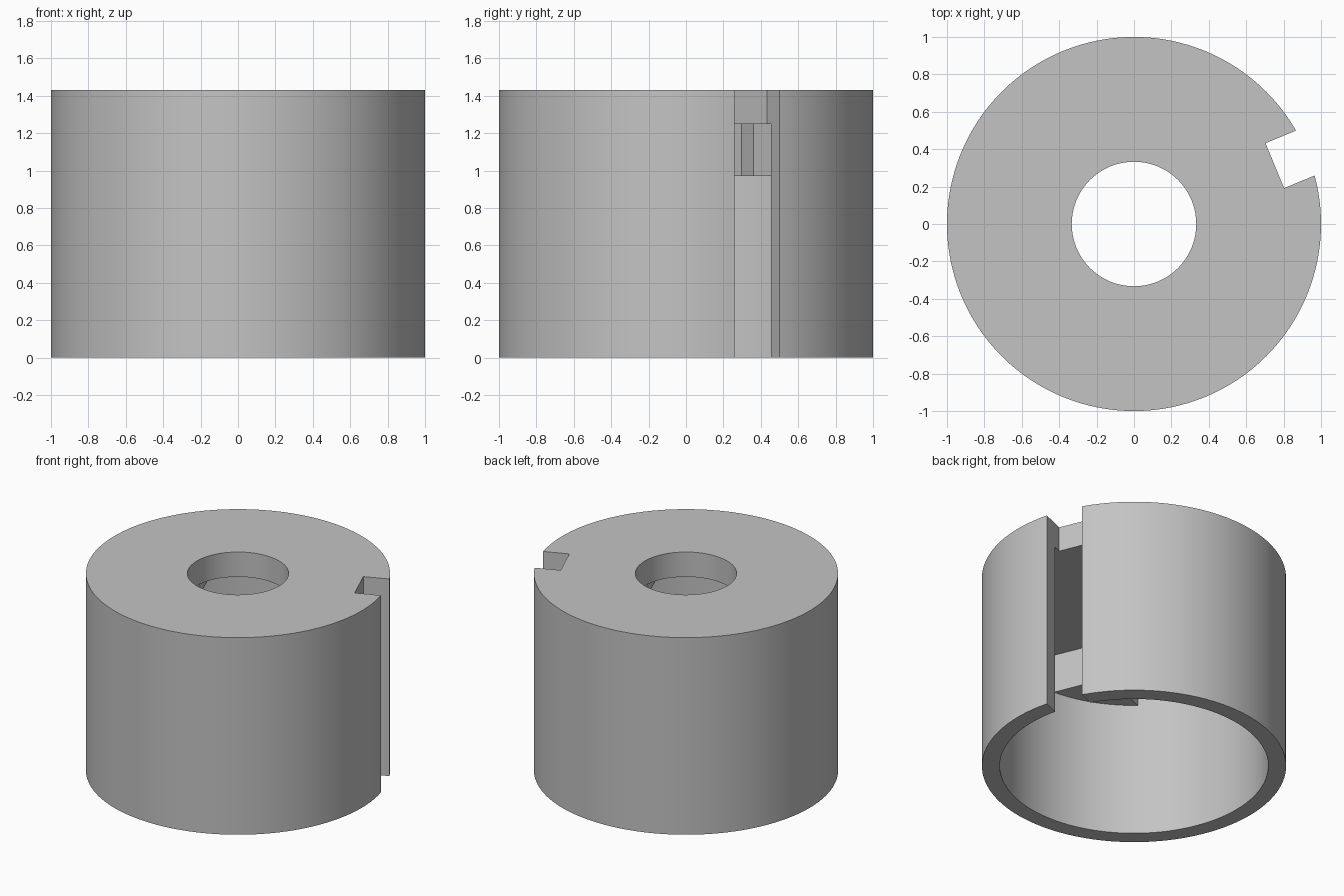
import bpy, bmesh, math
from mathutils import Matrix, Vector

# Default cube
cube = bpy.data.objects.get("Cube")
if cube:
    bpy.data.objects.remove(cube, do_unlink=True)

HEIGHT = 1.43
CEILING = 1.25          # underside of the top plate
RIB_BASE = 0.97         # underside of the inner ribs
OUTER, INNER, HOLE = 1.0, 0.883, 0.333
ARM, CORE = 0.385, 0.55  # half widths of the cross and square opening
TURN = math.radians(22.5)

grey = bpy.data.materials.new("light_grey")
grey.use_nodes = True
grey.diffuse_color = (0.55, 0.55, 0.55, 1)
grey.node_tree.nodes["Principled BSDF"].inputs["Base Color"].default_value = grey.diffuse_color


def prism(name, outline, z0, z1, angle=0.0):
    """Extrude a flat outline from z0 to z1, turned about z."""
    bm = bmesh.new()
    face = bm.faces.new([bm.verts.new((x, y, z0)) for x, y in outline])
    ext = bmesh.ops.extrude_face_region(bm, geom=[face])
    top = [v for v in ext["geom"] if isinstance(v, bmesh.types.BMVert)]
    bmesh.ops.translate(bm, verts=top, vec=Vector((0, 0, z1 - z0)))
    bmesh.ops.recalc_face_normals(bm, faces=bm.faces)
    bm.transform(Matrix.Rotation(angle, 4, "Z"))
    mesh = bpy.data.meshes.new(name)
    bm.to_mesh(mesh)
    bm.free()
    mesh.materials.append(grey)
    obj = bpy.data.objects.new(name, mesh)
    bpy.context.collection.objects.link(obj)
    return obj


def arc(radius, start, end, steps):
    return [(radius * math.cos(start + (end - start) * i / steps),
             radius * math.sin(start + (end - start) * i / steps))
            for i in range(steps + 1)]


def circle(radius, steps=128):
    return arc(radius, 0, math.tau, steps)[:-1]


def combine(target, tool, operation):
    """Apply a boolean and remove the tool."""
    mod = target.modifiers.new(operation.lower(), "BOOLEAN")
    mod.operation = operation
    mod.solver = "EXACT"
    mod.object = tool
    bpy.context.view_layer.objects.active = target
    bpy.ops.object.modifier_apply(modifier=mod.name)
    bpy.data.objects.remove(tool, do_unlink=True)


# Round cap, hollow from below
body = prism("slotted_cap", circle(OUTER), 0, HEIGHT)
combine(body, prism("cavity", circle(INNER), -0.2, CEILING), "DIFFERENCE")

# Four stepped ribs under the top plate, leaving a cross-shaped opening
rim = (INNER + OUTER) / 2
edge = math.asin(ARM / rim)
rib_outline = [(ARM, CORE), (CORE, CORE), (CORE, ARM)] + arc(rim, edge, math.pi / 2 - edge, 16)
for i in range(4):
    rib = prism("rib", rib_outline, RIB_BASE, (CEILING + HEIGHT) / 2, TURN + i * math.pi / 2)
    combine(body, rib, "UNION")

# Centre hole through the top plate
combine(body, prism("hole", circle(HOLE, 64), CEILING - 0.1, HEIGHT + 0.2), "DIFFERENCE")

# Keyway down the full height of the side
key = [(0.815, -0.13), (1.2, -0.13), (1.2, 0.13), (0.815, 0.13)]
combine(body, prism("keyway", key, -0.2, HEIGHT + 0.2, TURN), "DIFFERENCE")

bpy.ops.object.select_all(action="DESELECT")
body.select_set(True)
bpy.context.view_layer.objects.active = body
bpy.ops.object.shade_smooth_by_angle(angle=math.radians(20))
